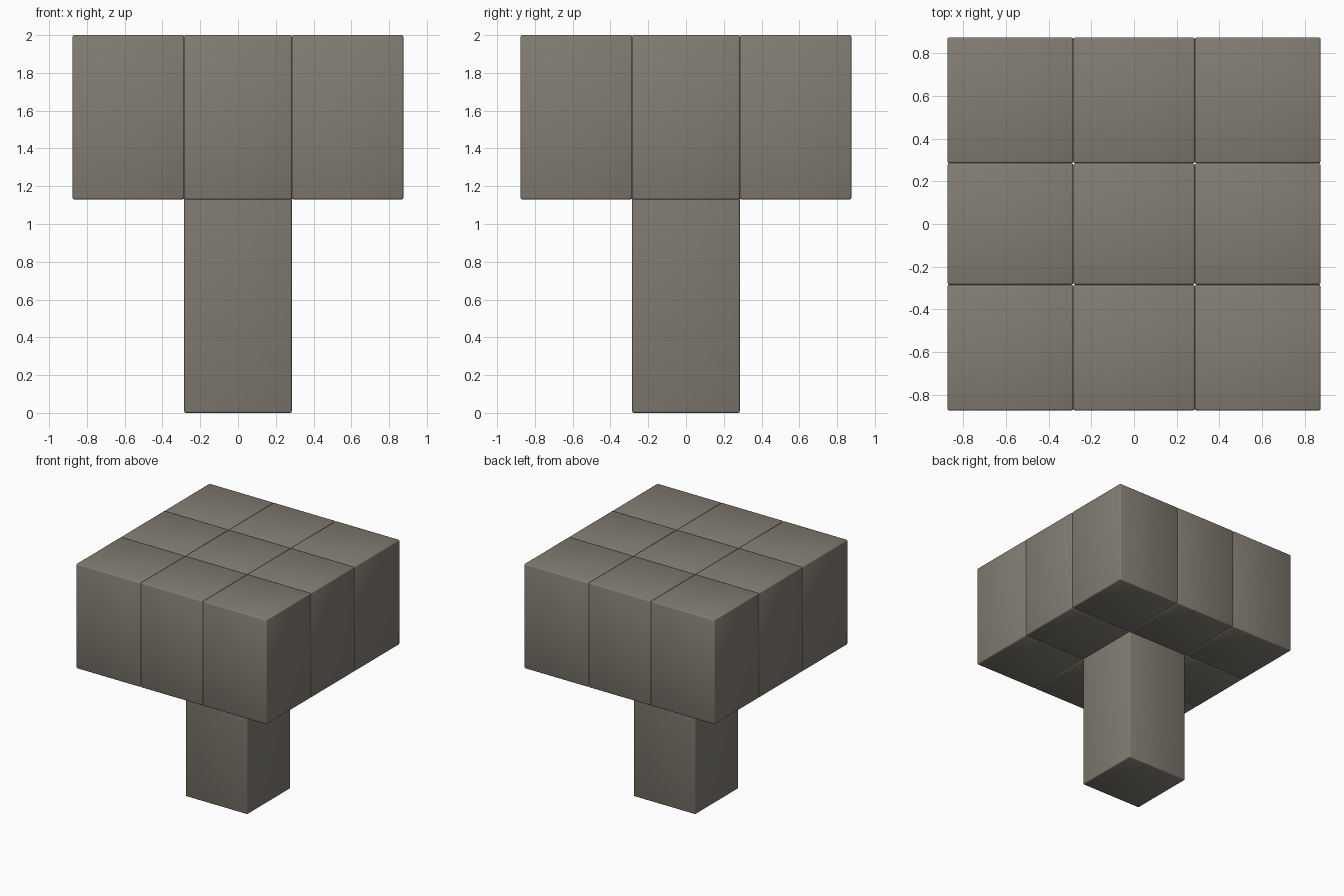
import bpy

if "Cube" in bpy.data.objects:
    bpy.data.objects.remove(bpy.data.objects["Cube"])

stone = bpy.data.materials.new("grey brown stone")
stone.diffuse_color = (0.225, 0.205, 0.17, 1)
stone.use_nodes = True
stone.node_tree.nodes["Principled BSDF"].inputs["Base Color"].default_value = stone.diffuse_color


def block(name, x0, x1, y0, y1, z0, z1):
    """Box between the given limits with finely rounded edges."""
    bpy.ops.mesh.primitive_cube_add(
        size=1, location=((x0 + x1) / 2, (y0 + y1) / 2, (z0 + z1) / 2))
    ob = bpy.context.object
    ob.name = name
    ob.scale = (x1 - x0, y1 - y0, z1 - z0)
    bpy.ops.object.transform_apply(location=False, rotation=False, scale=True)
    ob.data.materials.append(stone)
    bevel = ob.modifiers.new("soft edges", 'BEVEL')
    bevel.width = 0.009
    bevel.segments = 2
    bpy.ops.object.shade_smooth()


LIMITS = [-0.875, -0.285, 0.285, 0.875]
CAP_BOTTOM, TOP = 1.13, 2.0
ROWS, COLUMNS = ["front", "middle", "back"], ["left", "centre", "right"]

# Cap: ring of eight blocks around the centre column
for j, row in enumerate(ROWS):
    for i, col in enumerate(COLUMNS):
        if (i, j) != (1, 1):
            block(f"cap_{row}_{col}", LIMITS[i], LIMITS[i + 1],
                  LIMITS[j], LIMITS[j + 1], CAP_BOTTOM, TOP)

# Centre column: stem running up through the cap
block("centre_column", LIMITS[1], LIMITS[2], LIMITS[1], LIMITS[2], 0, TOP)
